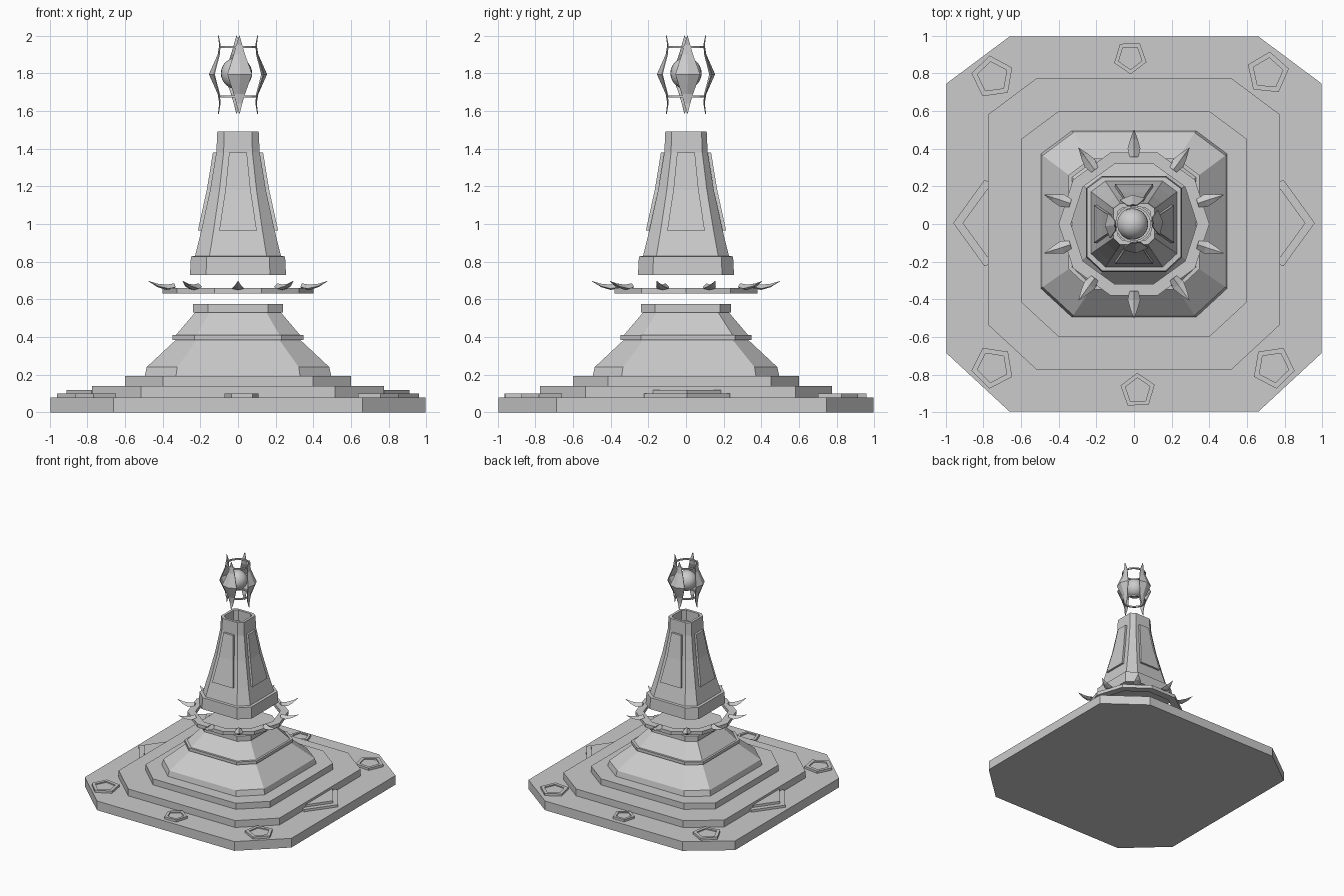
import bpy, bmesh, math
from math import sin, cos, radians, pi
from mathutils import Matrix

if "Cube" in bpy.data.objects:
    bpy.data.objects.remove(bpy.data.objects["Cube"])

def make(name, rings, cap=True, closed=False, mat=None):
    """Skin a list of equal-length point rings into one flat-shaded object."""
    bm = bmesh.new()
    vs = [[bm.verts.new(p) for p in r] for r in rings]
    n = len(vs[0])
    pairs = list(zip(vs, vs[1:])) + ([(vs[-1], vs[0])] if closed else [])
    for a, b in pairs:
        for i in range(n):
            j = (i + 1) % n
            bm.faces.new((a[i], a[j], b[j], b[i]))
    if cap and not closed:
        bm.faces.new(vs[0][::-1])
        bm.faces.new(vs[-1])
    bmesh.ops.recalc_face_normals(bm, faces=bm.faces)
    if mat:
        bm.transform(mat)
    me = bpy.data.meshes.new(name)
    bm.to_mesh(me)
    bm.free()
    ob = bpy.data.objects.new(name, me)
    bpy.context.collection.objects.link(ob)
    return ob

def octagon(s, z):
    """Chamfered square used by every storey, with its slightly uneven chamfer."""
    q = [(.665, 1), (1, .75), (1, -.69), (.665, -1)]
    q += [(-x, y) for x, y in q[::-1]]
    return [(s * x, s * y, z) for x, y in q]

def stack(name, prof):
    return make(name, [octagon(s, z) for s, z in prof])

def ngon(n, r, z, a=0, c=(0, 0)):
    return [(c[0] + r * cos(a + 2 * pi * i / n), c[1] + r * sin(a + 2 * pi * i / n), z)
            for i in range(n)]

def turn(deg):
    return Matrix.Rotation(radians(deg), 4, 'Z')

# stepped plinth
stack("plinth_slab", [(.995, 0), (.995, .08)])
stack("plinth_step_middle", [(.775, .08), (.775, .14)])
stack("plinth_step_top", [(.6, .14), (.6, .193)])

# pyramid body with ledge and cap
stack("pyramid_body", [(.495, .193), (.485, .24), (.33, .385), (.347, .385), (.347, .41),
                       (.33, .41), (.228, .53), (.24, .53), (.24, .575)])

# recessed pentagon tiles on the slab, pointing at the centre
tiles = [(-.75, .78, .115), (.71, .8, .115), (.74, -.76, .115), (-.75, -.76, .115),
         (-.02, .885, .09), (.02, -.885, .095)]
for x, y, r in tiles:
    a = math.atan2(-y, -x)
    make("pentagon_tile", [ngon(5, k * r, z, a, (x, y)) for k, z in
                           ((1, .08), (1, .1), (.72, .1), (.72, .09))])

# large side pentagons, partly under the middle step
for a, x in ((0, .72), (pi, -.72)):
    make("side_pentagon", [ngon(5, r, z, a, (x, .005)) for r, z in
                           ((.24, .08), (.24, .1), (.19, .1), (.19, .12))])

# floating ten-sided collar with curled spikes
make("collar_ring", [ngon(10, r, z) for r, z in
                     ((.4, .63), (.4, .66), (.335, .66), (.335, .63))], closed=True)
spike = [(.355, .672, .022, .013), (.4, .664, .034, .014), (.45, .674, .02, .009),
         (.5, .697, .001, .001)]
for k in range(10):
    make("collar_spike", [[(r, w, z - h * .5), (r, 0, z + h), (r, -w, z - h * .5), (r, 0, z - h)]
                          for r, z, w, h in spike], mat=turn(18 + 36 * k))

# hollow-topped spire
stack("spire", [(.255, .73), (.25, .828), (.228, .83), (.195, .965), (.148, 1.18), (.115, 1.38),
                (.11, 1.49), (.088, 1.49), (.088, 1.4)])

# raised panels on the four spire faces
panel = [(.965, .195, .1), (1.18, .148, .067), (1.38, .115, .047)]
for k in range(4):
    make("spire_panel", [[(r - .01, -w, z), (r + .018, -w, z), (r + .018, w, z), (r - .01, w, z)]
                         for z, r, w in panel], mat=turn(90 * k))

# orb
bpy.ops.mesh.primitive_uv_sphere_add(segments=24, ring_count=14, radius=.083,
                                     location=(-.008, 0, 1.8))
bpy.context.object.name = "orb"
bpy.ops.object.shade_smooth()

# four curved blades caging the orb
blade = [(1.585, .107, .001), (1.64, .1, .016), (1.69, .108, .03), (1.795, .155, .066),
         (1.9, .108, .03), (1.95, .1, .016), (2.0, .107, .001)]
for k in range(4):
    rings = []
    for z, r, w in blade:
        b = w * w / .2                     # edges bow inward
        t = .005
        rings.append([(r, 0, z), (r - b, w, z), (r - b - t, w, z),
                      (r - t, 0, z), (r - b - t, -w, z), (r - b, -w, z)])
    make("orb_blade", rings, mat=turn(90 * k + 4))

# thin hoops joining the blades
for z in (1.677, 1.94):
    make("cage_hoop", [ngon(16, r, z + d) for r, d in
                       ((.1, -.006), (.1, .006), (.088, .006), (.088, -.006))], closed=True)
